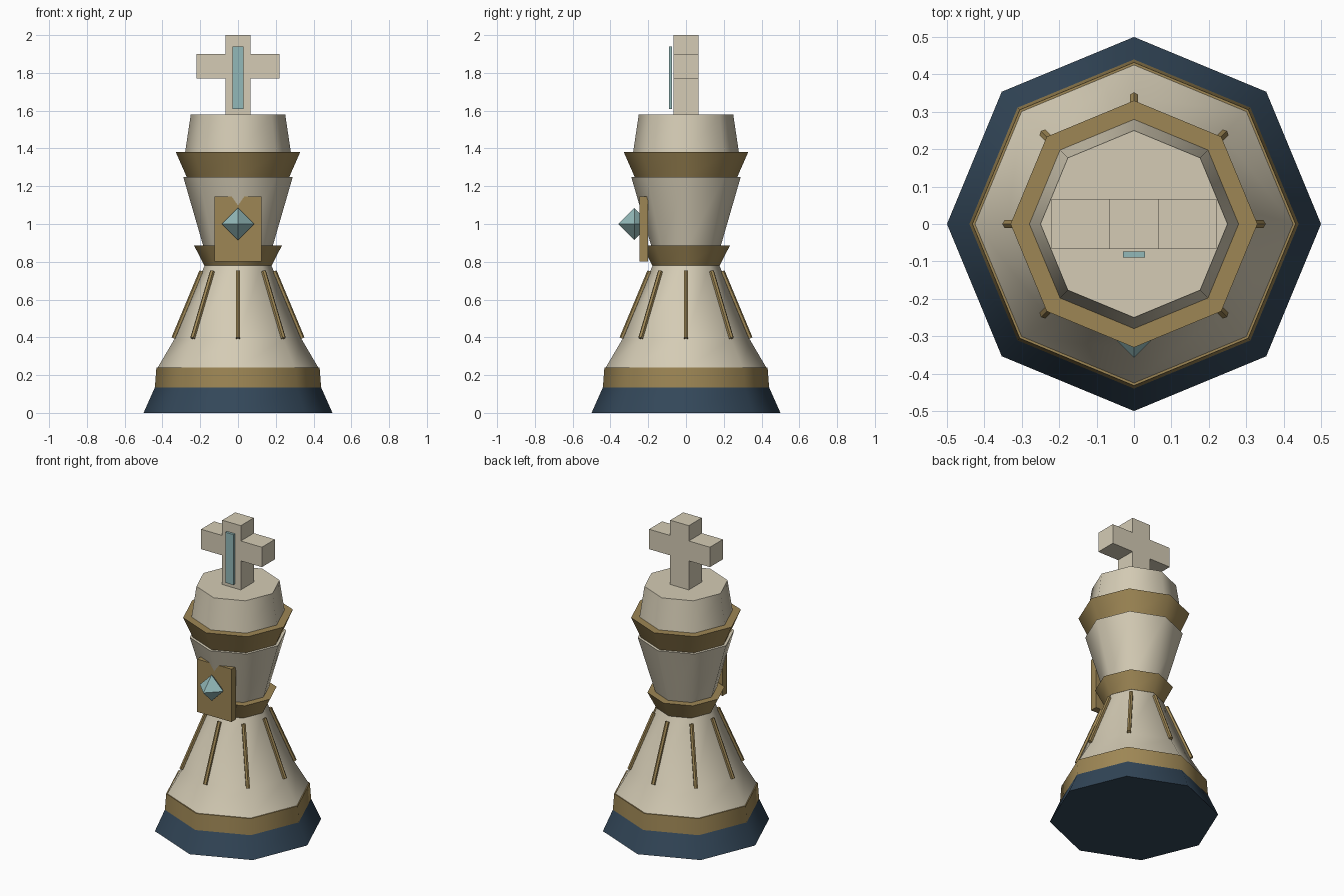
import bpy, bmesh, math
from mathutils import Vector, Matrix

cube = bpy.data.objects.get("Cube")
if cube:
    bpy.data.objects.remove(cube, do_unlink=True)

SIDES = 8


def material(name, rgb):
    mat = bpy.data.materials.new(name)
    mat.use_nodes = True
    mat.diffuse_color = (*rgb, 1)
    mat.node_tree.nodes["Principled BSDF"].inputs["Base Color"].default_value = (*rgb, 1)
    return mat


ivory = material("ivory", (0.66, 0.60, 0.46))
gold = material("aged gold", (0.34, 0.24, 0.09))
navy = material("dark navy", (0.033, 0.063, 0.10))
teal = material("pale teal", (0.29, 0.48, 0.48))


def add_object(name, bm, mat, smooth=False):
    bmesh.ops.recalc_face_normals(bm, faces=bm.faces)
    mesh = bpy.data.meshes.new(name)
    bm.to_mesh(mesh)
    bm.free()
    mesh.materials.append(mat)
    obj = bpy.data.objects.new(name, mesh)
    bpy.context.collection.objects.link(obj)
    if smooth:
        bpy.ops.object.select_all(action="DESELECT")
        obj.select_set(True)
        bpy.context.view_layer.objects.active = obj
        bpy.ops.object.shade_smooth_by_angle(angle=math.radians(50))
    return obj


def turned(name, profile, mat):
    """Closed octagonal solid from (radius, height) pairs."""
    bm = bmesh.new()
    rings = []
    for r, z in profile:
        angles = [math.tau * i / SIDES for i in range(SIDES)]
        rings.append([bm.verts.new((r * math.cos(a), r * math.sin(a), z)) for a in angles])
    for low, high in zip(rings, rings[1:]):
        for i in range(SIDES):
            j = (i + 1) % SIDES
            bm.faces.new((low[i], low[j], high[j], high[i]))
    bm.faces.new(rings[0])
    bm.faces.new(rings[-1])
    return add_object(name, bm, mat, smooth=True)


def box(name, center, size, mat):
    bm = bmesh.new()
    bmesh.ops.create_cube(bm, size=1, matrix=Matrix.Translation(center) @ Matrix.Diagonal((*size, 1)))
    return add_object(name, bm, mat)


# Stacked octagonal body
turned("base", [(0.50, 0), (0.44, 0.135)], navy)
turned("base_band", [(0.44, 0.135), (0.432, 0.24)], gold)
turned("skirt", [(0.425, 0.24), (0.337, 0.39), (0.175, 0.785)], ivory)
turned("waist_collar", [(0.178, 0.78), (0.232, 0.885)], gold)
turned("upper_body", [(0.18, 0.87), (0.29, 1.25)], ivory)
turned("shoulder_ring", [(0.272, 1.25), (0.33, 1.382)], gold)
turned("head", [(0.28, 1.38), (0.25, 1.58)], ivory)

# Thin ribs along the skirt corners
for i in range(SIDES):
    a = math.tau * i / SIDES
    out = Vector((math.cos(a), math.sin(a), 0))
    low = out * 0.34 + Vector((0, 0, 0.395))
    high = out * 0.192 + Vector((0, 0, 0.75))
    axis = high - low
    place = Matrix.Translation((low + high) / 2) @ axis.to_track_quat("Z", "Y").to_matrix().to_4x4()
    bm = bmesh.new()
    bmesh.ops.create_cone(bm, cap_ends=True, segments=6, radius1=0.013, radius2=0.013,
                          depth=axis.length, matrix=place)
    add_object(f"skirt_rib_{i + 1}", bm, gold)

# Cross finial: mirrored outline pushed back through its depth
half = [(0.067, 1.58), (0.067, 1.77), (0.22, 1.77), (0.22, 1.9), (0.067, 1.9), (0.067, 2.0)]
outline = half + [(-x, z) for x, z in reversed(half)]
bm = bmesh.new()
face = bm.faces.new([bm.verts.new((x, -0.067, z)) for x, z in outline])
pushed = bmesh.ops.extrude_face_region(bm, geom=[face])["geom"]
bmesh.ops.translate(bm, vec=(0, 0.134, 0), verts=[v for v in pushed if isinstance(v, bmesh.types.BMVert)])
add_object("cross_finial", bm, ivory)
box("cross_inlay", (0, -0.081, 1.775), (0.058, 0.016, 0.33), teal)

# Chest plaque with its gem
box("chest_plaque", (0, -0.223, 0.973), (0.25, 0.046, 0.345), gold)
bm = bmesh.new()
bmesh.ops.create_cone(bm, segments=4, radius1=0.085, radius2=0, depth=0.085, cap_ends=False,
                      matrix=Matrix.Translation((0, 0, 0.0425)))
bmesh.ops.create_cone(bm, segments=4, radius1=0, radius2=0.085, depth=0.085, cap_ends=False,
                      matrix=Matrix.Translation((0, 0, -0.0425)))
bmesh.ops.remove_doubles(bm, verts=bm.verts, dist=0.001)
bmesh.ops.translate(bm, vec=(0, -0.273, 1.0), verts=bm.verts)
add_object("chest_gem", bm, teal)
